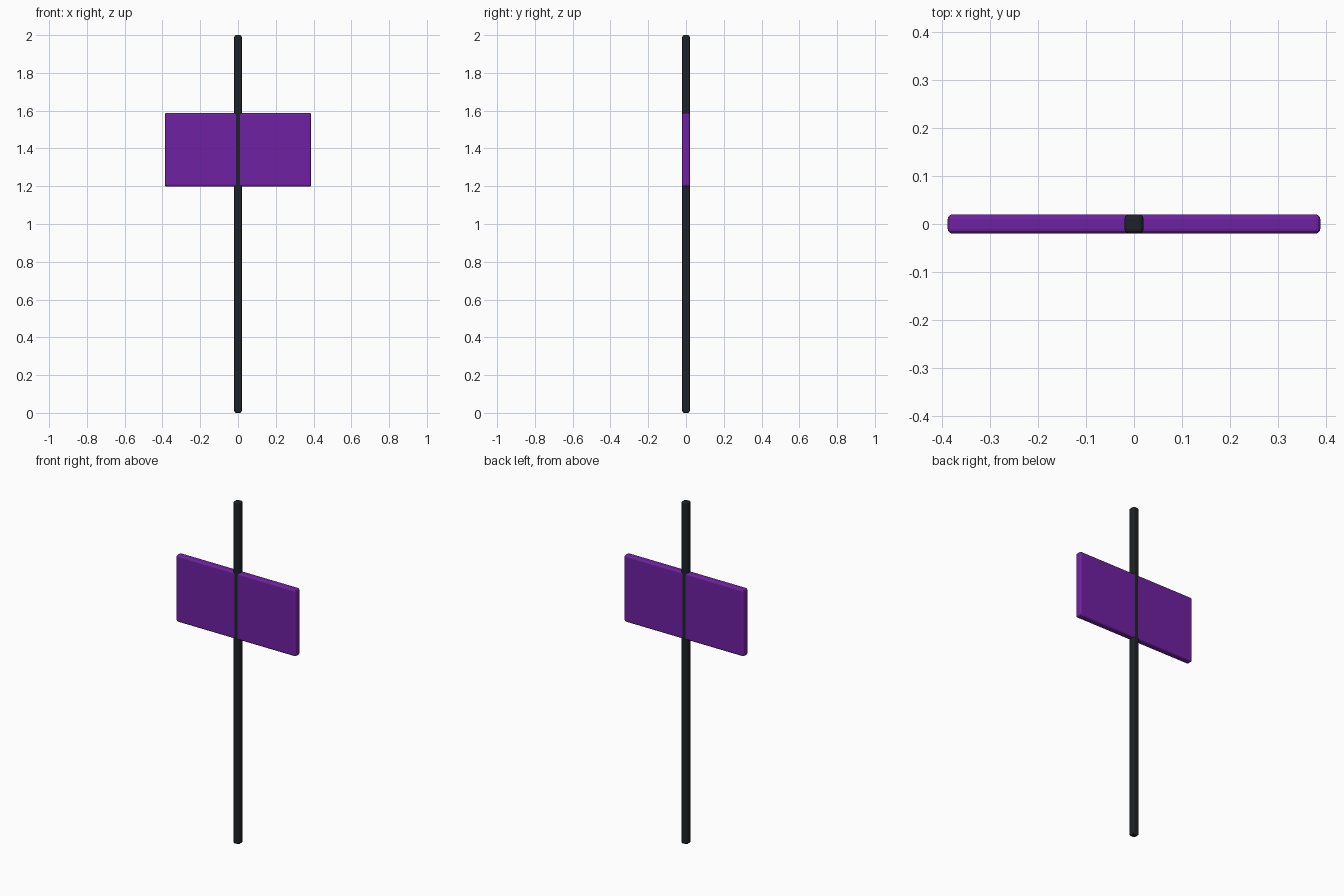
import bpy

if "Cube" in bpy.data.objects:
    bpy.data.objects.remove(bpy.data.objects["Cube"])


def material(name, color):
    mat = bpy.data.materials.new(name)
    mat.diffuse_color = color
    mat.use_nodes = True
    mat.node_tree.nodes["Principled BSDF"].inputs["Base Color"].default_value = mat.diffuse_color
    return mat


def rounded_box(name, size, center, mat, bevel=0.01):
    bpy.ops.mesh.primitive_cube_add(size=1, location=center)
    obj = bpy.context.object
    obj.name = name
    obj.scale = size
    bpy.ops.object.transform_apply(location=False, rotation=False, scale=True)
    mod = obj.modifiers.new("rounded_edges", 'BEVEL')
    mod.width = bevel
    mod.segments = 3
    obj.data.materials.append(mat)
    return obj


dark = material("dark_metal", (0.012, 0.016, 0.02, 1))
purple = material("purple_paint", (0.16, 0.015, 0.36, 1))

# Upright pole, full height
rounded_box("pole", (0.04, 0.04, 2.0), (0, 0, 1.0), dark)

# Sign panel, flush with the pole's front and back faces
rounded_box("sign_panel", (0.775, 0.04, 0.39), (0, 0, 1.393), purple)
